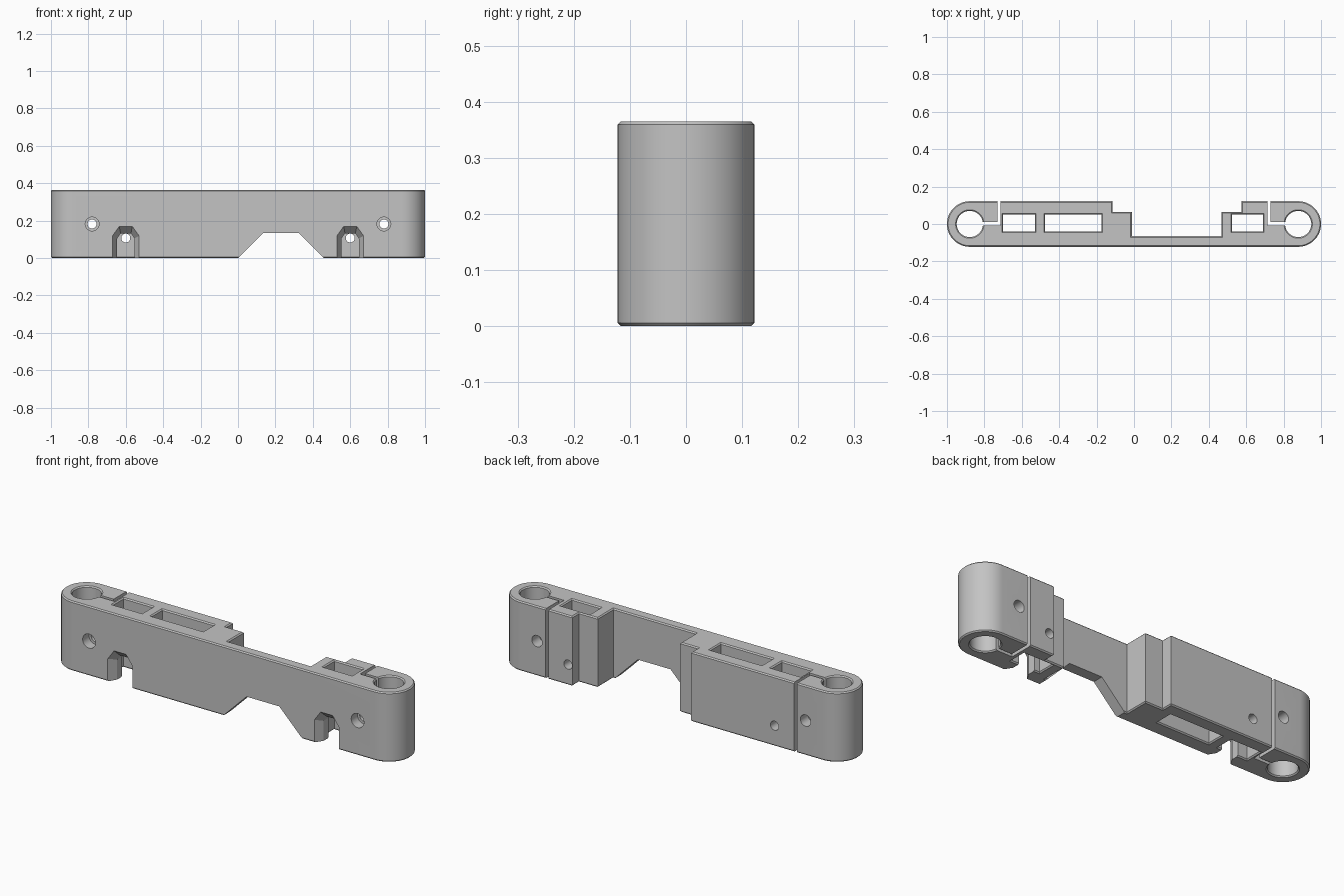
import bpy, bmesh
from math import sin, cos, pi, radians

if "Cube" in bpy.data.objects:
    bpy.data.objects.remove(bpy.data.objects["Cube"])

H = 0.365        # bar height
R = 0.122        # end radius
CX = 1 - R       # rod hole centre
CH = 0.006       # rim chamfer


def loft(name, rings, chamfer=0):
    """Closed solid through rings of equal point count."""
    bm = bmesh.new()
    rows = [[bm.verts.new(p) for p in ring] for ring in rings]
    n = len(rows[0])
    caps = [bm.faces.new(rows[0]), bm.faces.new(rows[-1])]
    for a, b in zip(rows, rows[1:]):
        for i in range(n):
            j = (i + 1) % n
            bm.faces.new((a[i], a[j], b[j], b[i]))
    bmesh.ops.recalc_face_normals(bm, faces=bm.faces)
    if chamfer:
        edges = list({e for f in caps for e in f.edges})
        bmesh.ops.bevel(bm, geom=edges, offset=chamfer, segments=1,
                        affect='EDGES', profile=0.5)
    mesh = bpy.data.meshes.new(name)
    bm.to_mesh(mesh)
    bm.free()
    ob = bpy.data.objects.new(name, mesh)
    bpy.context.collection.objects.link(ob)
    return ob


def arc(x, y, r, start, end, n):
    return [(x + r * cos(radians(start + (end - start) * i / n)),
             y + r * sin(radians(start + (end - start) * i / n)))
            for i in range(n + 1)]


def upright(outline, z):
    return [(x, y, z) for x, y in outline]


def facing(outline, y):
    return [(x, y, z) for x, z in outline]


def cut(cutter):
    cutter.hide_render = True
    mod = body.modifiers.new("cut", 'BOOLEAN')
    mod.operation = 'DIFFERENCE'
    mod.solver = 'EXACT'
    mod.object = cutter
    bpy.context.view_layer.objects.active = body
    bpy.ops.object.modifier_apply(modifier=mod.name)
    bpy.data.objects.remove(cutter)


def cut_vertical(shape):
    """Through opening with chamfered rims; shape(grow) gives the outline."""
    far = 0.01
    levels = [(-far, CH + far), (CH, 0), (H - CH, 0), (H + far, CH + far)]
    cut(loft("opening", [upright(shape(g), z) for z, g in levels]))


def cut_bore(x, z, r, y0, y1, n=32):
    ring = arc(x, z, r, 0, 360, n)[:-1]
    cut(loft("bore", [facing(ring, y0), facing(ring, y1)]))


# Main bar: rounded ends, stepped back recess
outline = (arc(-CX, 0, R, 90, 270, 32) + arc(CX, 0, R, -90, 90, 32)
           + [(0.575, R), (0.575, 0.065), (0.467, 0.065), (0.467, -0.065),
              (-0.012, -0.065), (-0.012, 0.065), (-0.115, 0.065), (-0.115, R)])
body = loft("clamp_bar", [upright(outline, 0), upright(outline, H)], CH)

# Trapezoid relief under the thin web
relief = [(-0.02, -0.02), (0.135, 0.135), (0.325, 0.135), (0.48, -0.02)]
cut(loft("relief", [facing(relief, -0.3), facing(relief, 0.3)]))

# Rectangular pockets through the bar
for x0, x1 in ((-0.70, -0.53), (-0.475, -0.175), (0.525, 0.69)):
    cut_vertical(lambda g: [(x0 - g, -0.04 - g), (x1 + g, -0.04 - g),
                            (x1 + g, 0.05 + g), (x0 - g, 0.05 + g)])


def house(x, half, side, top_half, top):
    return [(x - half, -0.02), (x + half, -0.02), (x + half, side),
            (x + top_half, top), (x - top_half, top), (x - half, side)]


for s in (-1, 1):
    # Rod hole
    cut_vertical(lambda g: arc(s * CX, 0, 0.07 + g, 0, 360, 48)[:-1])
    # Clamp slit, from the rod hole out to the back
    slit = [(0.87, -0.007), (0.713, -0.007), (0.713, 0.2),
            (0.73, 0.2), (0.73, 0.011), (0.87, 0.011)]
    slit = [(s * x, y) for x, y in slit]
    cut(loft("slit", [upright(slit, -0.1), upright(slit, H + 0.1)]))
    # Clamp screw: through bore with counterbores
    cut_bore(s * 0.78, 0.182, 0.024, -0.2, 0.2)
    cut_bore(s * 0.78, 0.182, 0.037, -0.2, -0.07)
    cut_bore(s * 0.78, 0.182, 0.03, 0.06, 0.2)
    # Flared front notch opening into the pocket
    notch = [facing(house(s * 0.6, 0.076, 0.121, 0.036, 0.177), -0.13),
             facing(house(s * 0.6, 0.046, 0.105, 0.028, 0.132), -0.08),
             facing(house(s * 0.6, 0.046, 0.105, 0.028, 0.132), 0.0)]
    cut(loft("notch", notch))
    # Small screw bore in the back wall
    cut_bore(s * 0.6, 0.107, 0.024, 0.0, 0.2)

# Single grey plastic
grey = bpy.data.materials.new("grey_plastic")
grey.use_nodes = True
colour = (0.55, 0.55, 0.55, 1)
grey.diffuse_color = colour
grey.node_tree.nodes["Principled BSDF"].inputs["Base Color"].default_value = colour
body.data.materials.clear()
body.data.materials.append(grey)

bpy.ops.object.select_all(action='DESELECT')
body.select_set(True)
bpy.context.view_layer.objects.active = body
bpy.ops.object.shade_smooth_by_angle(angle=radians(25))
